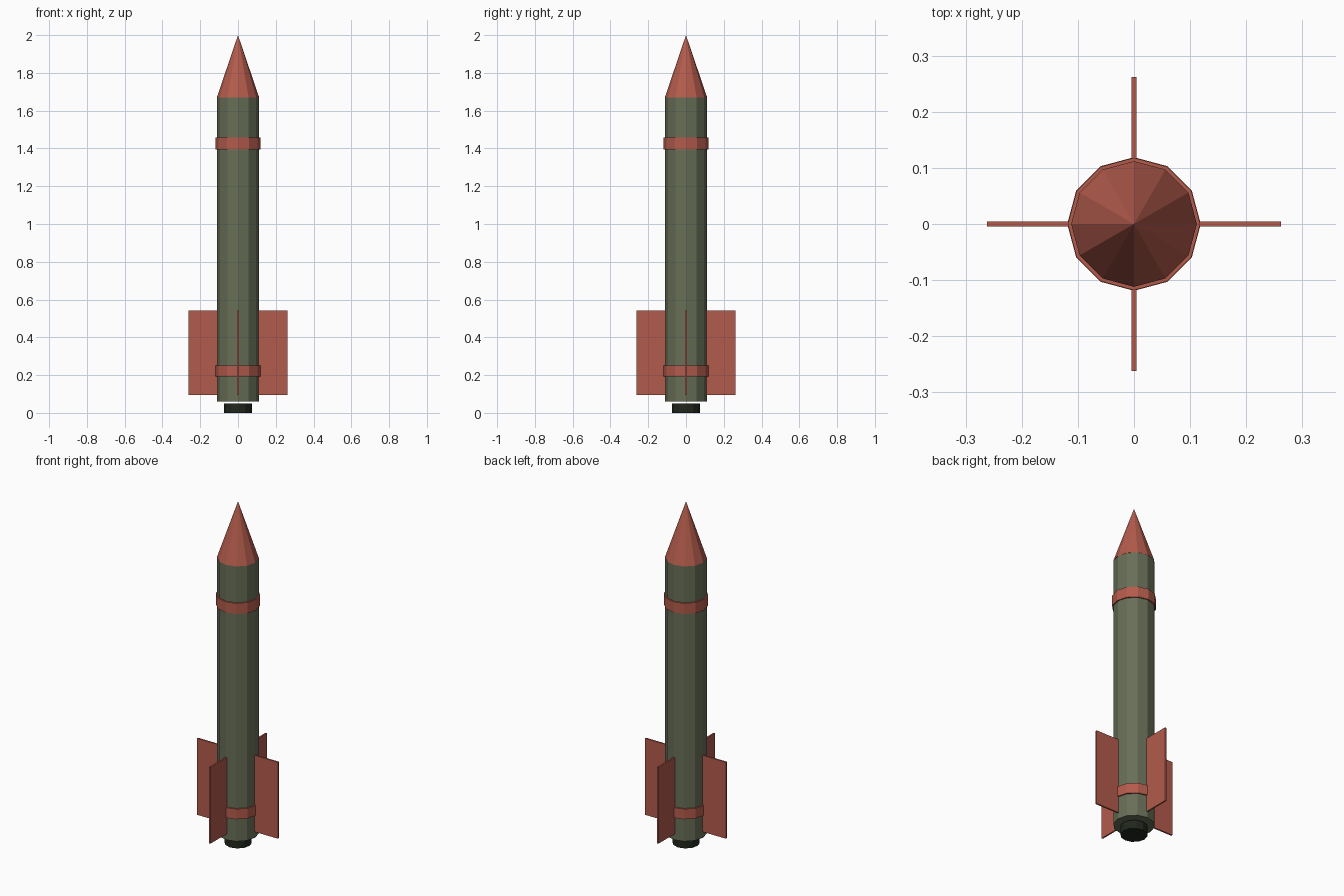
import bpy, bmesh, math
from mathutils import Matrix

if "Cube" in bpy.data.objects:
    bpy.data.objects.remove(bpy.data.objects["Cube"])

SIDES = 12


def material(name, rgb):
    m = bpy.data.materials.new(name)
    m.diffuse_color = (*rgb, 1.0)
    m.use_nodes = True
    m.node_tree.nodes["Principled BSDF"].inputs["Base Color"].default_value = m.diffuse_color
    return m


RED = material("faded red", (0.45, 0.105, 0.072))
GREEN = material("olive green", (0.135, 0.156, 0.094))
DARK = material("dark green", (0.015, 0.020, 0.012))


def finish(name, bm, mat):
    bmesh.ops.recalc_face_normals(bm, faces=bm.faces)
    mesh = bpy.data.meshes.new(name)
    bm.to_mesh(mesh)
    bm.free()
    mesh.materials.append(mat)
    ob = bpy.data.objects.new(name, mesh)
    bpy.context.collection.objects.link(ob)
    return ob


def drum(name, r_bottom, r_top, z0, z1, mat):
    """Faceted cylinder or cone between two heights, corners on the axes."""
    bm = bmesh.new()
    bmesh.ops.create_cone(bm, cap_ends=True, segments=SIDES,
                          radius1=r_bottom, radius2=r_top, depth=z1 - z0,
                          matrix=Matrix.Translation((0, 0, (z0 + z1) / 2)))
    return finish(name, bm, mat)


def fin(name, angle):
    """Thin rectangular plate reaching outward from inside the body."""
    x0, x1, z0, z1, thick = 0.09, 0.262, 0.095, 0.543, 0.009
    bm = bmesh.new()
    place = (Matrix.Rotation(angle, 4, 'Z')
             @ Matrix.Translation(((x0 + x1) / 2, 0, (z0 + z1) / 2))
             @ Matrix.Diagonal((x1 - x0, thick, z1 - z0, 1)))
    bmesh.ops.create_cube(bm, size=1, matrix=place)
    return finish(name, bm, mat=RED)


# Body, nose and nozzle
drum("body", 0.111, 0.111, 0.059, 1.67, GREEN)
drum("nose_cone", 0.112, 0.0, 1.67, 2.0, RED)
drum("nozzle", 0.073, 0.073, 0.0, 0.051, DARK)

# Raised bands around the body
drum("upper_band", 0.118, 0.118, 1.394, 1.457, RED)
drum("lower_band", 0.119, 0.119, 0.192, 0.252, RED)

# Four fins
for i, side in enumerate(("right", "back", "left", "front")):
    fin(side + "_fin", i * math.pi / 2)
